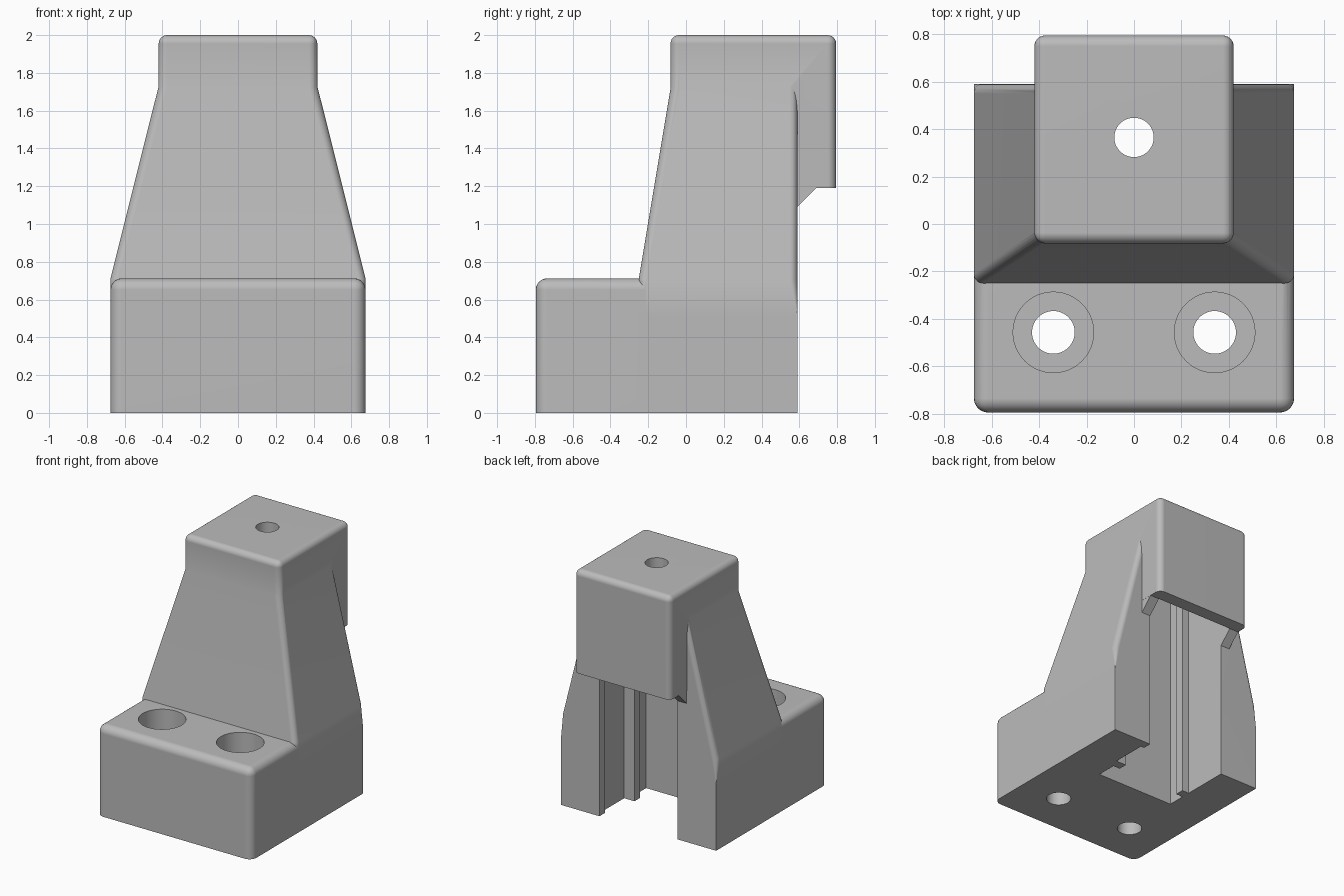
import bpy, bmesh, math

if "Cube" in bpy.data.objects:
    bpy.data.objects.remove(bpy.data.objects["Cube"], do_unlink=True)

grey = bpy.data.materials.new("light grey plastic")
grey.use_nodes = True
COLOUR = (0.5, 0.5, 0.5, 1)
grey.diffuse_color = COLOUR
grey.node_tree.nodes["Principled BSDF"].inputs["Base Color"].default_value = COLOUR


def make_object(name, bm):
    bmesh.ops.recalc_face_normals(bm, faces=bm.faces[:])
    mesh = bpy.data.meshes.new(name)
    bm.to_mesh(mesh)
    bm.free()
    mesh.materials.append(grey)
    obj = bpy.data.objects.new(name, mesh)
    bpy.context.collection.objects.link(obj)
    return obj


def loft(name, rings):
    """Closed solid through rings of equal point count."""
    bm = bmesh.new()
    loops = [[bm.verts.new(p) for p in ring] for ring in rings]
    n = len(loops[0])
    for a, b in zip(loops, loops[1:]):
        for i in range(n):
            j = (i + 1) % n
            bm.faces.new((a[i], a[j], b[j], b[i]))
    bm.faces.new(loops[0][::-1])
    bm.faces.new(loops[-1])
    return make_object(name, bm)


def rounded_box(name, lo, hi, radius, keep):
    """Box whose edges chosen by keep(midpoint) are rounded."""
    bm = bmesh.new()
    bmesh.ops.create_cube(bm, size=1)
    for v in bm.verts:
        v.co = [(a + b) / 2 + c * (b - a) for a, b, c in zip(lo, hi, v.co)]
    edges = [e for e in bm.edges if keep((e.verts[0].co + e.verts[1].co) / 2)]
    bmesh.ops.bevel(bm, geom=edges, offset=radius, segments=6, profile=0.5, affect='EDGES')
    return make_object(name, bm)


def section(z, half, front, back, r_front, r_back, steps=6):
    """Rectangle at height z with separate front and back corner radii."""
    pts = []
    corners = ((1, 1, r_back, 0), (-1, 1, r_back, 90), (-1, -1, r_front, 180), (1, -1, r_front, 270))
    for sx, sy, r, start in corners:
        cx = sx * (half - r)
        cy = back - r if sy > 0 else front + r
        for i in range(steps + 1):
            a = math.radians(start + 90 * i / steps)
            pts.append((cx + r * math.cos(a), cy + r * math.sin(a), z))
    return pts


def cylinder(name, x, y, z0, z1, r):
    ring = [math.tau * i / 48 for i in range(48)]
    return loft(name, [[(x + r * math.cos(a), y + r * math.sin(a), z) for a in ring] for z in (z0, z1)])


def combine(target, tool, operation):
    mod = target.modifiers.new(operation.lower(), 'BOOLEAN')
    mod.object, mod.operation, mod.solver = tool, operation, 'EXACT'
    bpy.context.view_layer.objects.active = target
    bpy.ops.object.modifier_apply(modifier=mod.name)
    bpy.data.objects.remove(tool, do_unlink=True)


# Foot block with rounded front, top and front corners
bracket = rounded_box("bracket_body", (-0.675, -0.795, 0), (0.675, 0, 0.712), 0.06,
                      lambda m: m.y < 0.0 - 1e-4 and m.z > 0.1)

# Tapered tower; its back corners become round where the sides lean in
tower = loft("tower", [
    section(0, 0.6755, -0.25, 0.59, 0.04, 0.001),
    section(0.52, 0.6755, -0.25, 0.59, 0.04, 0.001),
    section(0.71, 0.6755, -0.25, 0.59, 0.04, 0.04),
    section(1.73, 0.42, -0.08, 0.59, 0.045, 0.04),
    section(1.77, 0.41, -0.073, 0.589, 0.045, 0.04)])
combine(bracket, tower, 'UNION')

# Head overhanging at the back
head = rounded_box("head", (-0.42, -0.082, 1.19), (0.42, 0.795, 2), 0.045, lambda m: m.z > 1.25)
combine(bracket, head, 'UNION')

# Sloped gussets under the overhang
profile = ((0.5, 1.0), (0.59, 1.09), (0.69, 1.19), (0.69, 1.3), (0.5, 1.3))
gusset = loft("gusset", [[(x, y, z) for y, z in profile] for x in (-0.419, 0.419)])
combine(bracket, gusset, 'UNION')

# Channel open at the back and bottom, with a rib on each wall and a lip on one
W, RIB, LIP = 0.34, 0.28, 0.37
outline = ((W, 0.69), (W, 0.52), (LIP, 0.52), (LIP, 0.24), (RIB, 0.24), (RIB, 0.17), (W, 0.17), (W, 0.01),
           (-W, 0.01), (-W, 0.15), (-RIB, 0.15), (-RIB, 0.22), (-W, 0.22), (-W, 0.69))
channel = loft("channel", [[(x, y, z) for x, y in outline] for z in (-0.1, 1.8)])
combine(bracket, channel, 'DIFFERENCE')

# Hole through the head, counterbored screw holes through the foot
combine(bracket, cylinder("head_hole", 0, 0.365, 1.7, 2.1, 0.083), 'DIFFERENCE')
for x in (-0.34, 0.34):
    combine(bracket, cylinder("screw_hole", x, -0.457, -0.1, 0.5, 0.09), 'DIFFERENCE')
    combine(bracket, cylinder("counterbore", x, -0.457, 0.3, 0.8, 0.17), 'DIFFERENCE')

# Smooth fillets, flat large faces
bpy.ops.object.select_all(action='DESELECT')
bracket.select_set(True)
bpy.context.view_layer.objects.active = bracket
bpy.ops.object.shade_smooth_by_angle(angle=math.radians(25))
bracket.modifiers.new("flat_faces", 'WEIGHTED_NORMAL').keep_sharp = True
